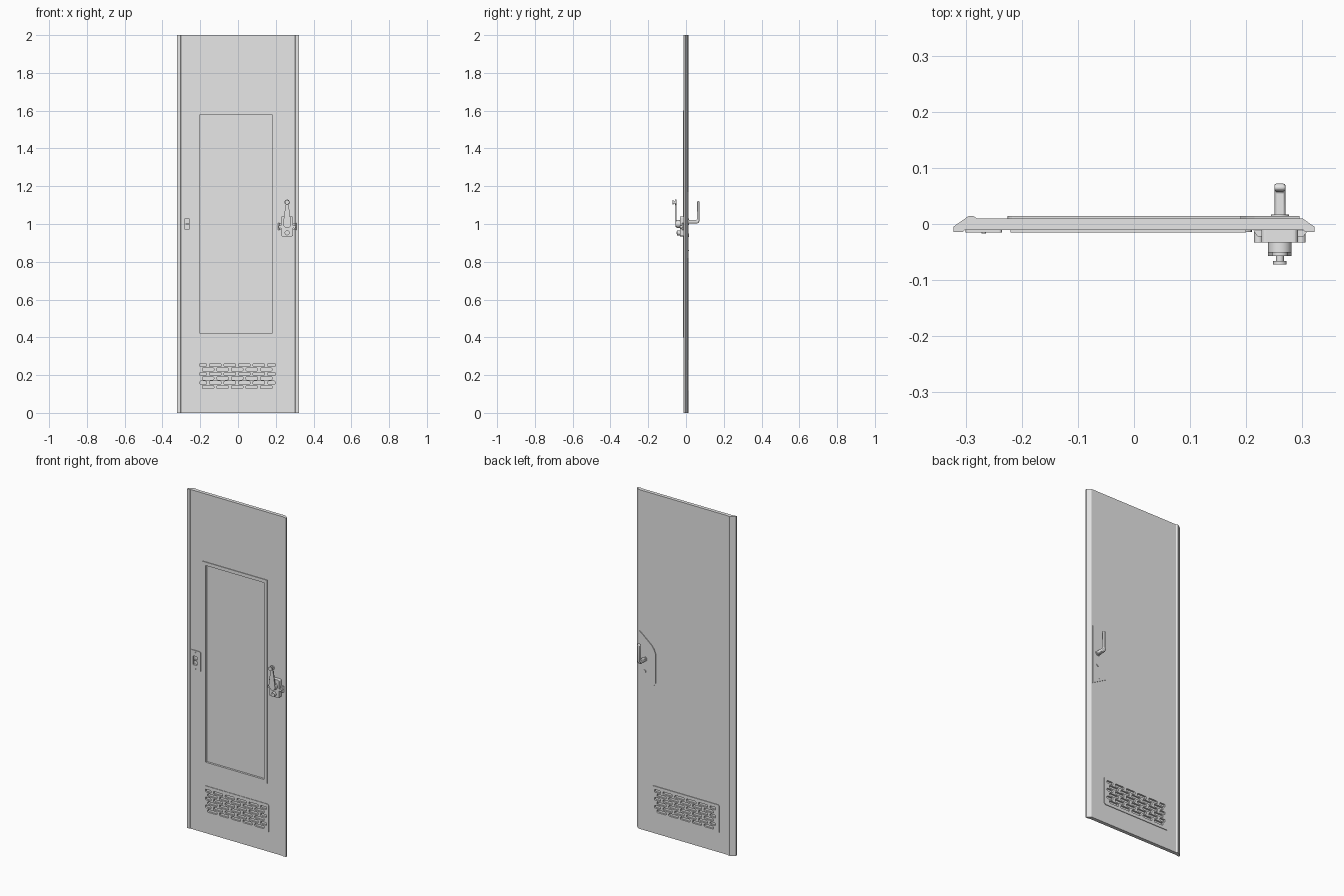
import bpy, bmesh, math

cube = bpy.data.objects.get("Cube")
if cube:
    bpy.data.objects.remove(cube, do_unlink=True)

GREY = (0.8, 0.8, 0.8, 1)
grey = bpy.data.materials.new("light_grey_metal")
grey.use_nodes = True
grey.diffuse_color = GREY
grey.node_tree.nodes["Principled BSDF"].inputs["Base Color"].default_value = GREY


def place(axis, u, v, w):
    return {"x": (w, u, v), "y": (u, w, v), "z": (u, v, w)}[axis]


def prisms(name, outlines, a, b, axis="y"):
    """Extrude one or more 2D outlines from a to b along an axis."""
    bm = bmesh.new()
    for pts in outlines:
        low = [bm.verts.new(place(axis, u, v, a)) for u, v in pts]
        high = [bm.verts.new(place(axis, u, v, b)) for u, v in pts]
        bm.faces.new(low)
        bm.faces.new(high)
        for i in range(len(pts)):
            j = (i + 1) % len(pts)
            bm.faces.new((low[i], low[j], high[j], high[i]))
    bmesh.ops.recalc_face_normals(bm, faces=bm.faces)
    mesh = bpy.data.meshes.new(name)
    bm.to_mesh(mesh)
    bm.free()
    ob = bpy.data.objects.new(name, mesh)
    bpy.context.collection.objects.link(ob)
    mesh.materials.append(grey)
    return ob


def rect(u0, u1, v0, v1, r=0.0, n=4):
    """Rectangle outline with optional rounded corners."""
    if r == 0:
        return [(u0, v0), (u1, v0), (u1, v1), (u0, v1)]
    corners = [(u1 - r, v1 - r), (u0 + r, v1 - r), (u0 + r, v0 + r), (u1 - r, v0 + r)]
    pts = []
    for k, (cu, cv) in enumerate(corners):
        for i in range(n + 1):
            t = (k + i / n) * math.pi / 2
            pts.append((cu + r * math.cos(t), cv + r * math.sin(t)))
    return pts


def disc(u, v, r, n=24):
    return [(u + r * math.cos(2 * math.pi * i / n), v + r * math.sin(2 * math.pi * i / n))
            for i in range(n)]


def cylinder(name, x, z, r, y0, y1):
    return smooth(prisms(name, [disc(x, z, r)], y0, y1))


def activate(ob):
    bpy.ops.object.select_all(action="DESELECT")
    ob.select_set(True)
    bpy.context.view_layer.objects.active = ob


def smooth(ob):
    activate(ob)
    bpy.ops.object.shade_smooth_by_angle(angle=math.radians(35))
    return ob


def cut(cutter, *targets):
    """Subtract a cutter from each target, then discard it."""
    cutter.hide_render = True
    for ob in targets:
        mod = ob.modifiers.new("cut", "BOOLEAN")
        mod.operation = "DIFFERENCE"
        mod.solver = "EXACT"
        mod.object = cutter
        activate(ob)
        bpy.ops.object.modifier_apply(modifier=mod.name)
    bpy.data.objects.remove(cutter, do_unlink=True)


# Door leaf: bevelled long edges with small folded lips
profile = [(-0.322, -0.014), (-0.305, -0.014), (-0.302, -0.011),
           (0.302, -0.011), (0.305, -0.014), (0.322, -0.014),
           (0.322, -0.005), (0.3, 0.01), (-0.28, 0.01),
           (-0.286, 0.014), (-0.295, 0.014), (-0.322, -0.005)]
door = prisms("door_leaf", [profile], 0, 2, "z")

# Recessed window panel with its bezel
bezel = prisms("window_bezel", [rect(-0.22, 0.2, 0.4, 1.6)], -0.015, -0.009)
cut(prisms("window_cutter", [rect(-0.2, 0.18, 0.42, 1.58)], -0.05, -0.003), door, bezel)

# Vent plates on both faces with staggered slots
front_vent = prisms("front_vent_plate", [rect(-0.22, 0.21, 0.11, 0.28, 0.012)], -0.014, -0.008)
back_vent = prisms("back_vent_plate", [rect(-0.225, 0.215, 0.11, 0.28, 0.012)], 0.007, 0.014)
slots = []
for row in range(6):
    z = 0.253 - row * 0.0233
    shift = 0 if row % 2 == 0 else 0.039
    for col in range(6 - row % 2):
        x0 = -0.228 + shift + col * 0.077
        x1 = x0 + 0.061
        slots.append(rect(max(x0, -0.203), min(x1, 0.197), z - 0.008, z + 0.008, 0.005, 3))
cut(prisms("front_slot_cutter", slots, -0.05, -0.004), door, front_vent)
cut(prisms("back_slot_cutter", slots, 0.004, 0.05), door, back_vent)

# Strike plate with its pocket
strike = prisms("strike_plate", [rect(-0.3, -0.235, 0.94, 1.06, 0.006)], -0.015, -0.009)
cut(prisms("strike_cutter", [rect(-0.284, -0.256, 0.974, 1.026)], -0.05, -0.003), door, strike)
prisms("strike_tongue", [rect(-0.278, -0.257, 0.998, 1.003)], -0.014, -0.002)
for z in (0.953, 1.047):
    cylinder("strike_screw", -0.268, z, 0.004, -0.0165, -0.012)

# Reinforcing plate behind the lock
prisms("back_lock_plate", [[(0.295, 0.82), (0.295, 1.17), (0.275, 1.155), (0.215, 1.105),
                            (0.2, 1.085), (0.19, 1.06), (0.19, 0.885), (0.2, 0.872)]],
       0.007, 0.014)

# Lock case on the front
LX = 0.26
prisms("lock_base", [[(LX - 0.047, -0.012), (LX + 0.05, -0.012), (LX + 0.042, -0.022),
                      (LX - 0.04, -0.022)]], 0.968, 1.004, "z")
prisms("lock_case", [rect(LX - 0.033, LX + 0.032, 0.935, 1.04, 0.008)], -0.033, -0.009)
for side in (-1, 1):
    x = LX + side * 0.038
    cylinder("lock_side_screw", x, 0.985, 0.008, -0.033, -0.012)
cylinder("lever_hub", LX, 1.0, 0.021, -0.05, -0.03)
cylinder("lever_flange", LX, 1.0, 0.016, -0.055, -0.048)
cylinder("key_barrel", LX, 0.953, 0.013, -0.048, -0.03)
prisms("key_slot", [rect(LX - 0.002, LX + 0.002, 0.946, 0.96)], -0.049, -0.047)

# Tapered front lever with a tip knob
prisms("front_lever", [[(LX - 0.021, 1.0), (LX + 0.021, 1.0), (LX + 0.017, 1.035),
                        (LX + 0.008, 1.1), (LX - 0.008, 1.1), (LX - 0.017, 1.035)]],
       -0.057, -0.05)
cylinder("lever_tip_flange", LX, 1.115, 0.014, -0.057, -0.05)
cylinder("lever_tip_stem", LX, 1.115, 0.007, -0.067, -0.056)
cylinder("lever_tip_knob", LX, 1.115, 0.012, -0.072, -0.066)

# Bent back handle
bar = prisms("back_handle", [[(0.01, 1.002), (0.06, 1.002), (0.069, 1.01), (0.072, 1.02),
                              (0.072, 1.118), (0.065, 1.124), (0.058, 1.118),
                              (0.058, 1.022), (0.01, 1.022)]], LX - 0.01, LX + 0.01, "x")
bevel = bar.modifiers.new("soft_edges", "BEVEL")
bevel.width = 0.004
bevel.segments = 2
smooth(bar)
cylinder("back_handle_rose", LX, 1.012, 0.016, 0.01, 0.017)
cylinder("back_key_boss", LX, 0.94, 0.009, 0.01, 0.017)
cylinder("back_rivet", LX - 0.01, 0.86, 0.003, 0.01, 0.0155)
